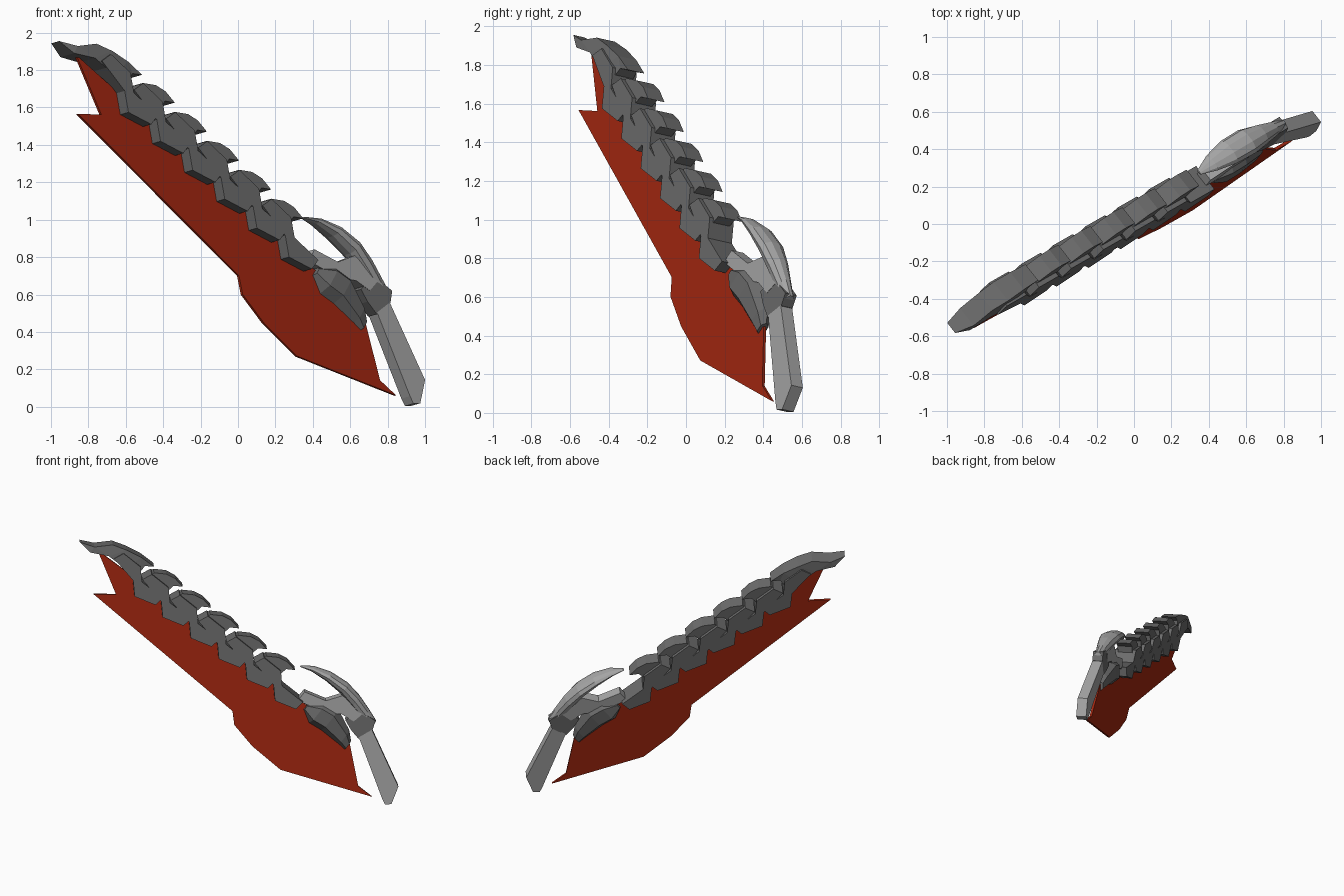
import bpy, bmesh, math
from mathutils import Matrix, Vector

if "Cube" in bpy.data.objects:
    bpy.data.objects.remove(bpy.data.objects["Cube"])

# The sword lies in a tilted plane: s runs tip to handle, h away from the cutting edge, t is thickness
n = Vector((0.787, -1.0, 0.225)).normalized()
d = Vector((0.172, 0.1005, -0.155)).normalized()
e = n.cross(d).normalized()
FRAME = Matrix((d, e, n)).transposed().to_4x4()
FRAME.translation = Vector((0, 0, 1))


def material(name, colour):
    m = bpy.data.materials.new(name)
    m.diffuse_color = (*colour, 1)
    m.use_nodes = True
    m.node_tree.nodes["Principled BSDF"].inputs["Base Color"].default_value = m.diffuse_color
    return m


RED = material("red", (0.37, 0.02, 0.005))
DARK = material("dark_grey", (0.15, 0.15, 0.15))
LIGHT = material("light_grey", (0.38, 0.38, 0.38))


def finish(name, bm, mat):
    bmesh.ops.recalc_face_normals(bm, faces=bm.faces)
    me = bpy.data.meshes.new(name)
    bm.to_mesh(me)
    bm.free()
    me.transform(FRAME)
    me.materials.append(mat)
    ob = bpy.data.objects.new(name, me)
    bpy.context.collection.objects.link(ob)
    return ob


def skin(rings, bm):
    k = len(rings[0])
    for a, b in zip(rings, rings[1:]):
        for i in range(k):
            j = (i + 1) % k
            bm.faces.new((a[i], a[j], b[j], b[i]))
    caps = [bm.faces.new(rings[0]), bm.faces.new(rings[-1])]
    bmesh.ops.triangulate(bm, faces=caps)


def prism(name, pts, half, mat, shift=0.0):
    """Flat profile of (s, h[, half thickness]) points given thickness."""
    bm = bmesh.new()
    rings = [[bm.verts.new((p[0] + shift, p[1], sign * (p[2] if len(p) > 2 else half)))
              for p in pts] for sign in (-1, 1)]
    skin(rings, bm)
    return finish(name, bm, mat)


def loft(name, sections, sides, mat, turn=0.0):
    """Rings given as (s, h, half height, half thickness)."""
    bm = bmesh.new()
    rings = []
    for s, h, rh, rt in sections:
        ang = [turn + 2 * math.pi * i / sides for i in range(sides)]
        rings.append([bm.verts.new((s, h + rh * math.sin(a), rt * math.cos(a))) for a in ang])
    skin(rings, bm)
    return finish(name, bm, mat)


def front(x, z):
    """Front-view position on the blade plane, as (s, h)."""
    y = (n.x * x + n.z * (z - 1)) / -n.y
    v = Vector((x, y, z - 1))
    return (v.dot(d), v.dot(e))


# Blade
outline = [(-0.87, 1.88), (-0.735, 1.56), (-0.86, 1.565), (0, 0.70), (0.02, 0.60), (0.135, 0.445),
           (0.31, 0.27), (0.84, 0.06), (0.755, 0.14), (0.68, 0.435), (0.55, 0.66), (0.44, 0.70)]
prism("blade", [front(x, z) for x, z in outline] + [(-1.05, 0.085)], 0.008, RED)

# Overlapping spine segments: a narrow cap over a wider bent leg
STEP = 0.252
cap = [(0.08, 0.15), (0.09, 0.205), (0.165, 0.25), (0.235, 0.262), (0.315, 0.248),
       (0.26, 0.215), (0.25, 0.16)]
leg = [(0.05, 0.12), (0.08, 0.19), (0.235, 0.185), (0.31, 0.105), (0.50, 0.10), (0.49, 0.03),
       (0.335, -0.01), (0.255, 0.075)]
for i in range(6):
    prism("spine_leg_%d" % (i + 1), leg, 0.08, DARK, -STEP * i)
    if i < 5:
        prism("spine_cap_%d" % (i + 1), cap, 0.055, DARK, -STEP * i)

# Hooked tip of the spine
tip = [(-1.47, 0.06, 0.035), (-1.37, 0.10, 0.06), (-1.277, 0.19, 0.06), (-1.175, 0.22, 0.065),
       (-1.06, 0.24, 0.06), (-0.945, 0.24, 0.055), (-1.0, 0.205, 0.055), (-1.0, 0.16, 0.06),
       (-1.10, 0.11), (-1.25, 0.11, 0.07), (-1.37, 0.05, 0.06)]
prism("spine_tip", tip, 0.075, DARK)

# Curved leaf guard over the grip
loft("leaf_guard", [(0.34, 0.285, 0.006, 0.015), (0.42, 0.322, 0.02, 0.05), (0.54, 0.345, 0.035, 0.075),
                    (0.68, 0.345, 0.045, 0.078), (0.80, 0.32, 0.05, 0.06),
                    (0.92, 0.285, 0.045, 0.04), (1.01, 0.255, 0.04, 0.03)], 10, LIGHT)

# Bracket from spine to guard, joint and handle
prism("bracket", [(0.47, 0.08), (0.47, 0.16), (0.63, 0.20), (0.70, 0.30), (0.90, 0.30), (0.88, 0.20),
                  (0.78, 0.19), (0.68, 0.13)], 0.04, LIGHT)
prism("joint", [(0.83, 0.17), (0.86, 0.29), (1.00, 0.295), (1.025, 0.23), (0.985, 0.12), (0.90, 0.14)],
      0.038, DARK)
prism("handle", [(0.98, 0.13), (1.02, 0.23), (1.425, 0.015), (1.465, -0.115), (1.43, -0.145),
                 (1.39, -0.125)], 0.038, LIGHT)

# Faceted lump clamping the blade root
loft("blade_clamp", [(0.55, 0.075, 0.03, 0.045), (0.64, 0.09, 0.10, 0.075), (0.74, 0.10, 0.10, 0.075),
                     (0.90, 0.06, 0.065, 0.05), (0.96, 0.03, 0.04, 0.03)], 6, DARK, math.pi / 6)
